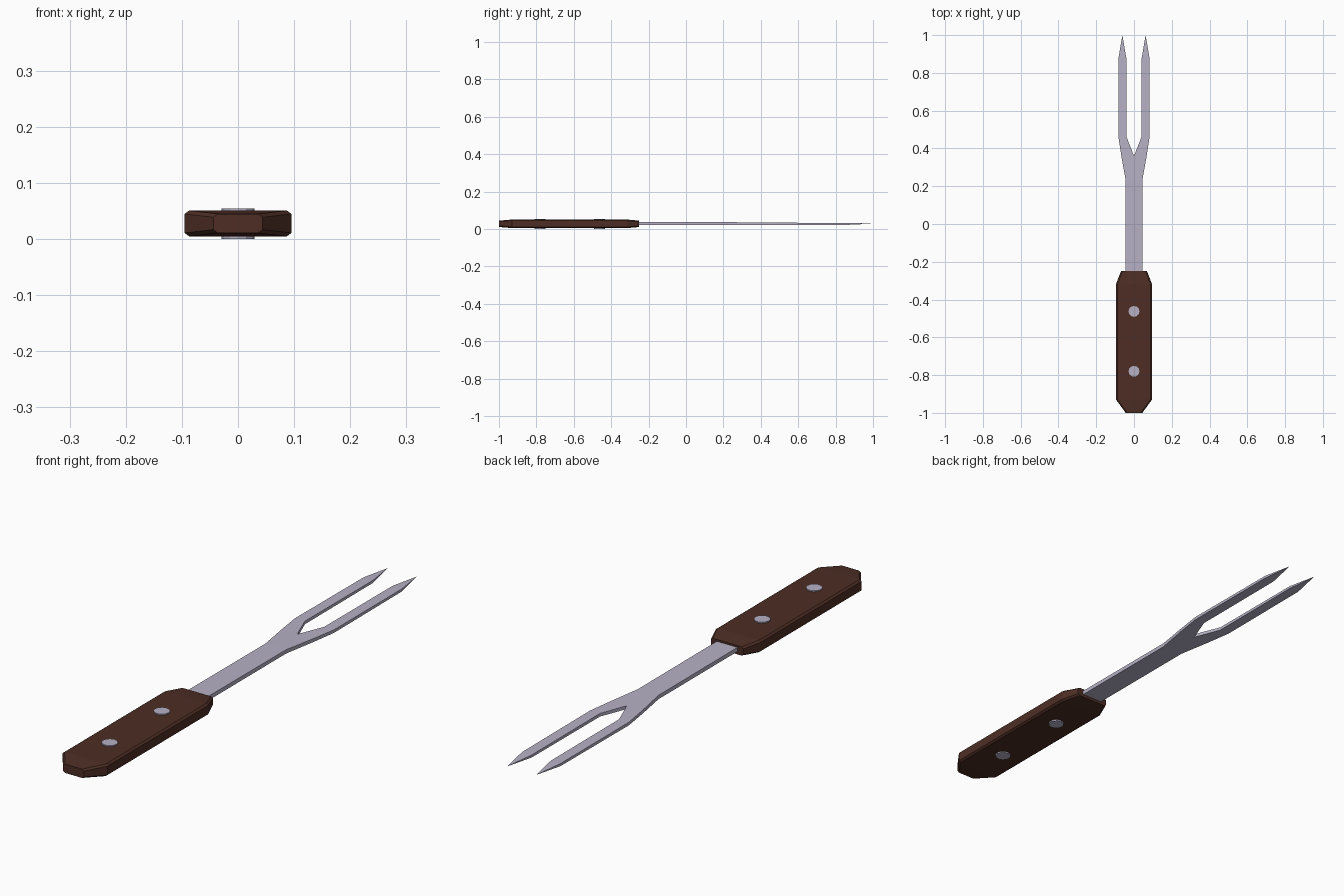
import bpy, bmesh, math

if "Cube" in bpy.data.objects:
    bpy.data.objects.remove(bpy.data.objects["Cube"])

ZC = 0.028


def material(name, color):
    m = bpy.data.materials.new(name)
    m.diffuse_color = color
    m.use_nodes = True
    m.node_tree.nodes["Principled BSDF"].inputs["Base Color"].default_value = m.diffuse_color
    return m


def finish(name, bm, mat):
    bmesh.ops.remove_doubles(bm, verts=bm.verts[:], dist=0.0002)
    bmesh.ops.recalc_face_normals(bm, faces=bm.faces[:])
    me = bpy.data.meshes.new(name)
    bm.to_mesh(me)
    bm.free()
    ob = bpy.data.objects.new(name, me)
    bpy.context.collection.objects.link(ob)
    me.materials.append(mat)
    return ob


def loft(bm, rings):
    loops = [[bm.verts.new(p) for p in r] for r in rings]
    n = len(loops[0])
    for a, b in zip(loops, loops[1:]):
        for i in range(n):
            j = (i + 1) % n
            bm.faces.new((a[i], a[j], b[j], b[i]))
    bm.faces.new(loops[0])
    bm.faces.new(loops[-1])


wood = material("dark_wood", (0.075, 0.027, 0.018, 1))
steel = material("steel", (0.47, 0.44, 0.56, 1))

# Handle: chamfered slab with narrowed ends (y, half width, half height, side half height)
bm = bmesh.new()
stations = [(-1.0, 0.044, 0.017, 0.011), (-0.93, 0.095, 0.023, 0.017),
            (-0.317, 0.095, 0.023, 0.017), (-0.25, 0.069, 0.017, 0.011)]
rings = []
for y, w, h, s in stations:
    c = w - 0.008
    rings.append([(x, y, ZC + z) for x, z in
                  [(-c, h), (-w, s), (-w, -s), (-c, -h),
                   (c, -h), (w, -s), (w, s), (c, h)]])
loft(bm, rings)
finish("handle", bm, wood)

# Fork blade: half of shank and one tine, mirrored (y, inner x, outer x, top z, bottom z)
bm = bmesh.new()
stations = [(-0.30, 0, 0.044, 0.038, 0.022), (0.23, 0, 0.044, 0.037, 0.022),
            (0.36, 0, 0.067, 0.035, 0.022), (0.465, 0.041, 0.083, 0.034, 0.022),
            (0.88, 0.041, 0.082, 0.033, 0.023), (1.0, 0.0615, 0.0615, 0.029, 0.029)]
loft(bm, [[(a, y, t), (b, y, t), (b, y, u), (a, y, u)]
          for y, a, b, t, u in stations])
# Open the shank along the mirror seam
seam = [f for f in bm.faces if all(abs(v.co.x) < 1e-6 for v in f.verts)]
bmesh.ops.delete(bm, geom=seam, context='FACES')
blade = finish("fork_blade", bm, steel)
mod = blade.modifiers.new("mirror", 'MIRROR')
mod.use_clip = True

# Rivets through the handle
for i, y in enumerate((-0.463, -0.78)):
    bpy.ops.mesh.primitive_cylinder_add(vertices=12, radius=0.029, depth=0.055,
                                        location=(0, y, 0.0275))
    ob = bpy.context.object
    ob.name = f"rivet_{i + 1}"
    ob.data.materials.append(steel)
